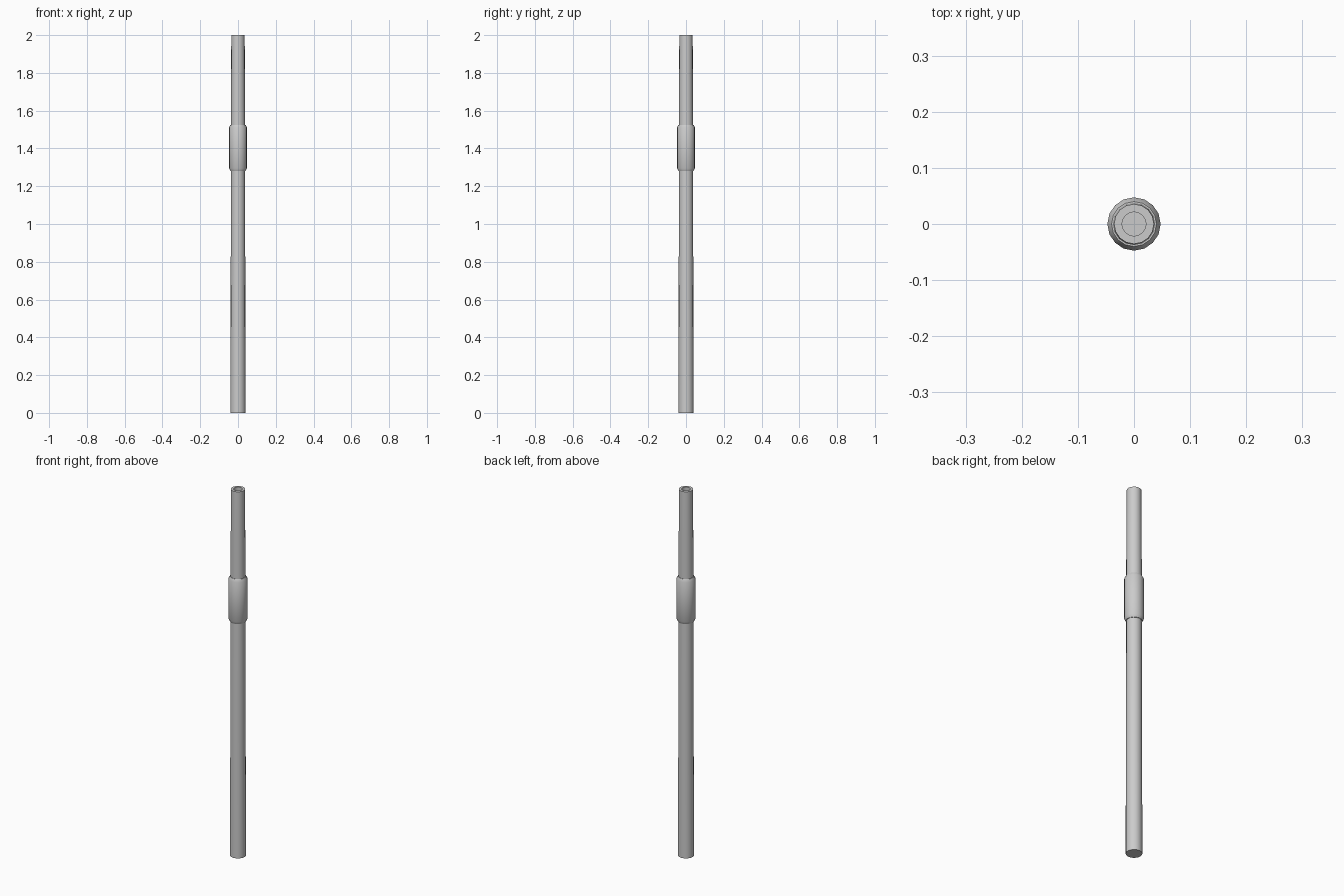
import bpy, bmesh, math

if "Cube" in bpy.data.objects:
    bpy.data.objects.remove(bpy.data.objects["Cube"])

SIDES = 16


def lathe(name, profile):
    """Revolve (radius, height) points around z; radius 0 closes an end."""
    bm = bmesh.new()
    rings = []
    for r, z in profile:
        if r == 0:
            rings.append([bm.verts.new((0, 0, z))] * SIDES)
        else:
            rings.append([bm.verts.new((r * math.cos(2 * math.pi * i / SIDES),
                                        r * math.sin(2 * math.pi * i / SIDES), z))
                          for i in range(SIDES)])
    for a, b in zip(rings, rings[1:]):
        for i in range(SIDES):
            j = (i + 1) % SIDES
            bm.faces.new(list(dict.fromkeys((a[i], a[j], b[j], b[i]))))
    bmesh.ops.recalc_face_normals(bm, faces=bm.faces)
    mesh = bpy.data.meshes.new(name)
    bm.to_mesh(mesh)
    bm.free()
    obj = bpy.data.objects.new(name, mesh)
    bpy.context.collection.objects.link(obj)
    bpy.context.view_layer.objects.active = obj
    obj.select_set(True)
    bpy.ops.object.shade_smooth_by_angle(angle=math.radians(30))
    obj.select_set(False)
    return obj


# Slightly tapered pole with a shallow socket in its top end
lathe("pole", [(0, 0), (0.040, 0), (0.0375, 1.28), (0.0375, 1.52),
               (0.0355, 2.0), (0.0215, 2.0), (0.0215, 1.98), (0, 1.98)])

# Chamfered collar sleeve around the pole
lathe("collar", [(0.0375, 1.28), (0.040, 1.28), (0.0475, 1.295),
                 (0.0475, 1.51), (0.040, 1.525), (0.0365, 1.525)])
